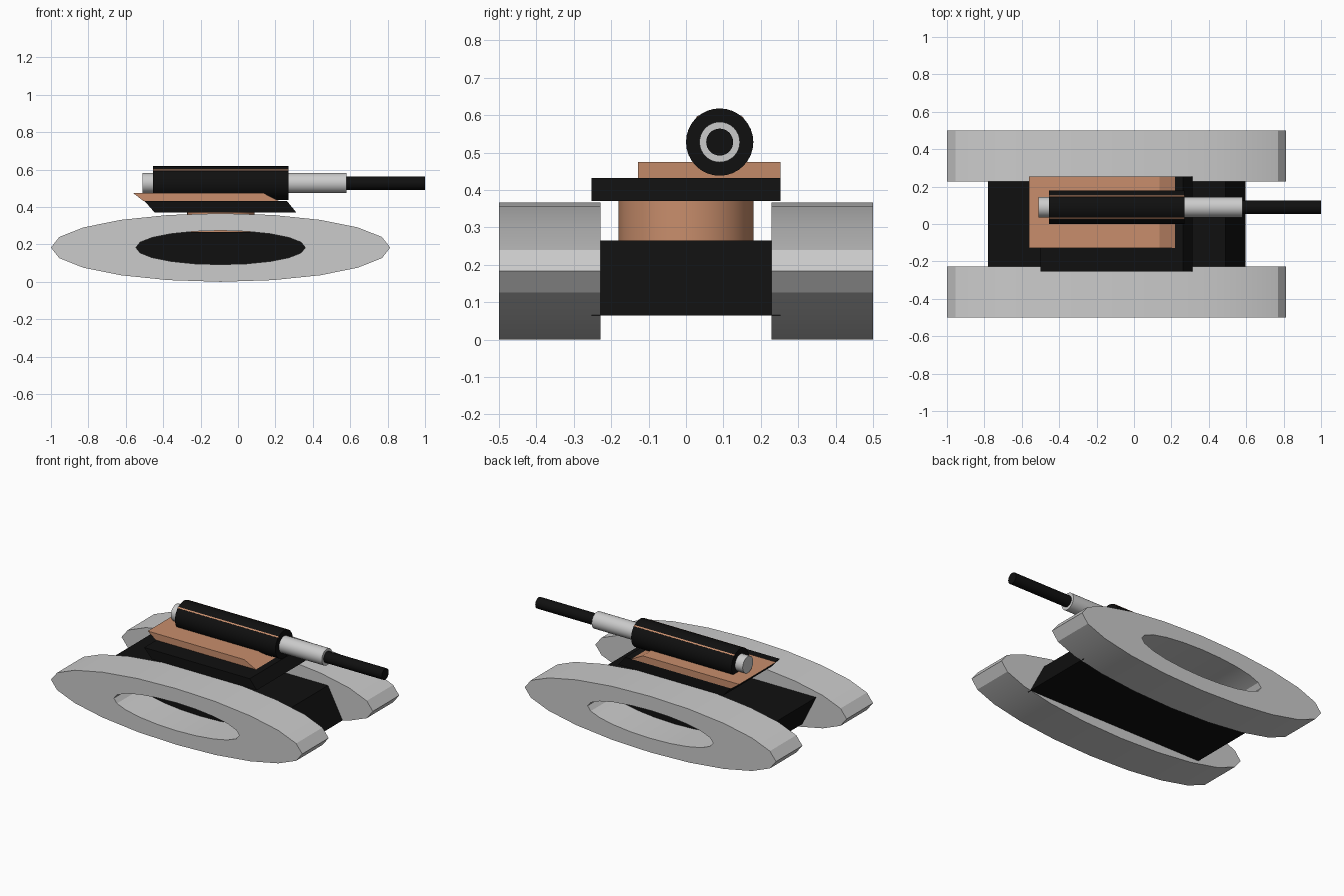
import bpy, bmesh, math
from mathutils import Matrix

if "Cube" in bpy.data.objects:
    bpy.data.objects.remove(bpy.data.objects["Cube"])


def material(name, rgb):
    m = bpy.data.materials.new(name)
    m.diffuse_color = (*rgb, 1)
    m.use_nodes = True
    m.node_tree.nodes["Principled BSDF"].inputs["Base Color"].default_value = m.diffuse_color
    return m


BLACK = material("black", (0.005, 0.005, 0.005))
TAN = material("tan", (0.58, 0.27, 0.15))
CX = -0.093          # middle of the chassis along x
AY, AZ = 0.09, 0.528  # axis of the barrel


def finish(bm, name, mat=None, smooth=False):
    bmesh.ops.recalc_face_normals(bm, faces=bm.faces)
    me = bpy.data.meshes.new(name)
    bm.to_mesh(me)
    bm.free()
    ob = bpy.data.objects.new(name, me)
    bpy.context.collection.objects.link(ob)
    if mat:
        me.materials.append(mat)
    if smooth:
        bpy.ops.object.select_all(action='DESELECT')
        ob.select_set(True)
        bpy.context.view_layer.objects.active = ob
        bpy.ops.object.shade_smooth_by_angle(angle=math.radians(30))
    return ob


def slab(name, profile, y0, y1, mat):
    """Extrude an x-z profile from y0 to y1."""
    bm = bmesh.new()
    a = [bm.verts.new((x, y0, z)) for x, z in profile]
    b = [bm.verts.new((x, y1, z)) for x, z in profile]
    n = len(a)
    bm.faces.new(a)
    bm.faces.new(b)
    for i in range(n):
        j = (i + 1) % n
        bm.faces.new((a[i], a[j], b[j], b[i]))
    return finish(bm, name, mat)


def rod(name, x0, x1, r, mat=None):
    """Cylinder on the barrel axis."""
    bm = bmesh.new()
    m = Matrix.Translation(((x0 + x1) / 2, AY, AZ)) @ Matrix.Rotation(math.pi / 2, 4, 'Y')
    bmesh.ops.create_cone(bm, cap_ends=True, segments=32, radius1=r, radius2=r,
                          depth=x1 - x0, matrix=m)
    return finish(bm, name, mat, True)


def track(name, y0, y1):
    """Flattened 20-sided ring with an open middle."""
    bm = bmesh.new()
    n = 20

    def loop(rx, rz, y):
        return [bm.verts.new((CX + rx * math.cos(2 * math.pi * i / n), y,
                              0.183 + rz * math.sin(2 * math.pi * i / n))) for i in range(n)]
    loops = [loop(0.907, 0.183, y0), loop(0.907, 0.183, y1),
             loop(0.453, 0.091, y1), loop(0.453, 0.091, y0)]
    for k in range(4):
        a, b = loops[k], loops[(k + 1) % 4]
        for i in range(n):
            j = (i + 1) % n
            bm.faces.new((a[i], a[j], b[j], b[i]))
    finish(bm, name, None, True)


# Side tracks
track("right_track", -0.5, -0.228)
track("left_track", 0.228, 0.5)

# Slanted hull, turret base and turret top
slab("hull", [(-0.78, 0.265), (0.49, 0.265), (0.595, 0.065), (-0.68, 0.065)], -0.253, 0.253, BLACK)
slab("turret_base", [(-0.5, 0.432), (0.262, 0.432), (0.312, 0.37), (-0.445, 0.37)], -0.253, 0.253, BLACK)
slab("turret_top", [(-0.562, 0.475), (0.135, 0.475), (0.218, 0.432), (-0.505, 0.432)], -0.128, 0.253, TAN)

# Turning post under the turret
bm = bmesh.new()
bmesh.ops.create_cone(bm, cap_ends=True, segments=32, radius1=0.18, radius2=0.18, depth=0.125,
                      matrix=Matrix.Translation((CX, 0, 0.3125)))
finish(bm, "turret_post", TAN, True)

# Barrel in three steps
rod("barrel_sleeve", -0.455, 0.27, 0.09, BLACK)
rod("barrel_tube", -0.51, 0.58, 0.054)
rod("barrel_tip", 0.57, 1.0, 0.036, BLACK)

# Thin stripes along the sleeve
for side, deg in (("right", -41), ("left", 41)):
    bm = bmesh.new()
    m = (Matrix.Translation((-0.0925, AY, AZ)) @ Matrix.Rotation(math.radians(deg), 4, 'X')
         @ Matrix.Translation((0, 0, 0.0885)) @ Matrix.Diagonal((0.725, 0.009, 0.006, 1)))
    bmesh.ops.create_cube(bm, size=1, matrix=m)
    finish(bm, side + "_sleeve_stripe", TAN)
